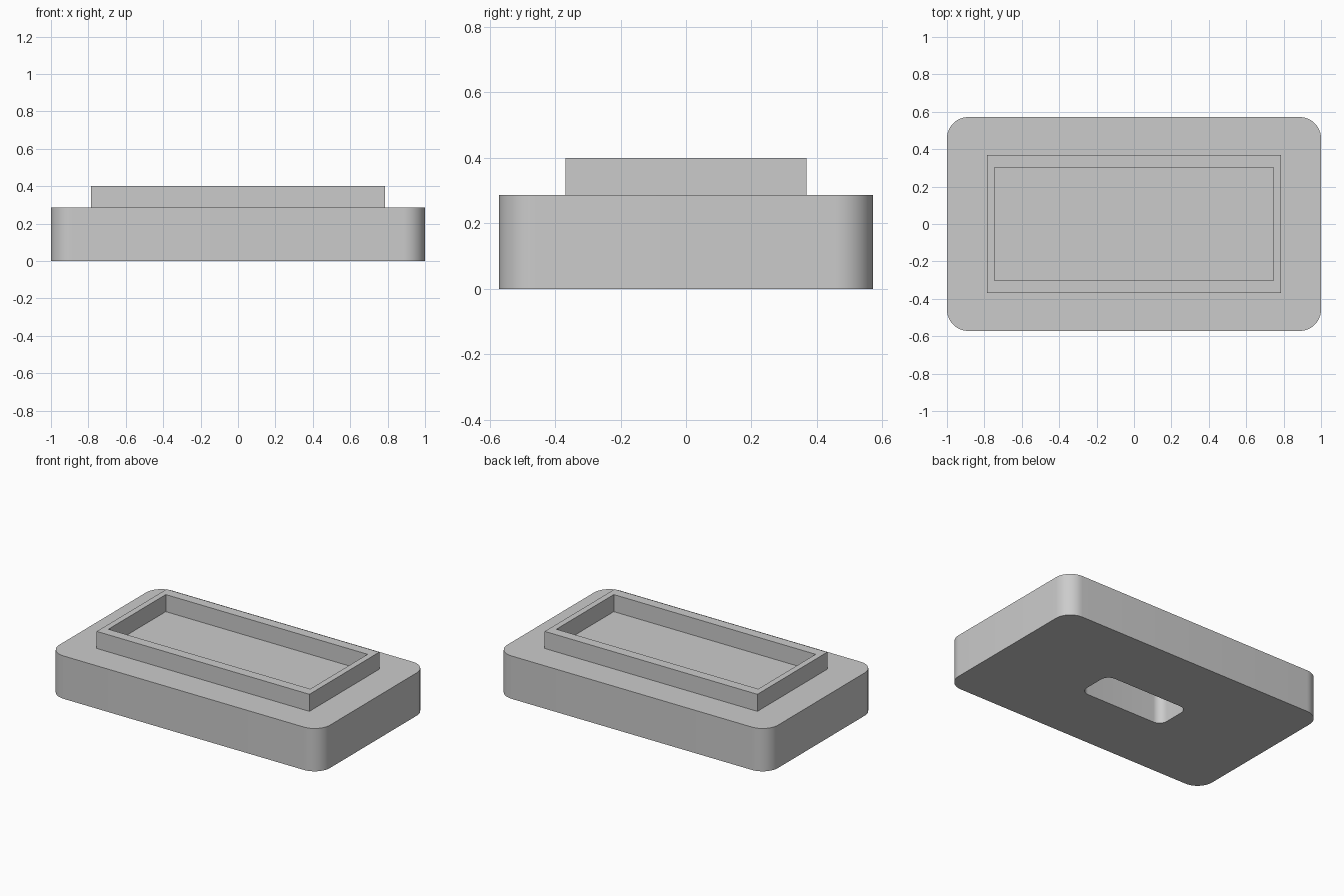
import bpy, bmesh, math

if "Cube" in bpy.data.objects:
    bpy.data.objects.remove(bpy.data.objects["Cube"])

grey = bpy.data.materials.new("light grey")
grey.diffuse_color = (0.6, 0.6, 0.6, 1)
grey.use_nodes = True
grey.node_tree.nodes["Principled BSDF"].inputs["Base Color"].default_value = grey.diffuse_color


def rounded_rect(w, d, r=0.0, seg=0):
    """Counter-clockwise outline of a rectangle with optional corner arcs."""
    pts = []
    for i, (sx, sy) in enumerate([(1, 1), (-1, 1), (-1, -1), (1, -1)]):
        for k in range(seg + 1):
            a = math.pi / 2 * (i + (k / seg if seg else 0))
            pts.append((sx * (w / 2 - r) + r * math.cos(a),
                        sy * (d / 2 - r) + r * math.sin(a)))
    return pts


def loft(name, sections, cap_start=False, cap_end=False):
    """Skin a series of (outline, height) loops into one object."""
    bm = bmesh.new()
    loops = [[bm.verts.new((x, y, z)) for x, y in pts] for pts, z in sections]
    for a, b in zip(loops, loops[1:]):
        n = len(a)
        for i in range(n):
            j = (i + 1) % n
            bm.faces.new((a[i], a[j], b[j], b[i]))
    if cap_start:
        bm.faces.new(loops[0][::-1])
    if cap_end:
        bm.faces.new(loops[-1])
    bm.normal_update()
    me = bpy.data.meshes.new(name)
    bm.to_mesh(me)
    bm.free()
    me.materials.append(grey)
    ob = bpy.data.objects.new(name, me)
    bpy.context.collection.objects.link(ob)
    bpy.ops.object.select_all(action='DESELECT')
    ob.select_set(True)
    bpy.context.view_layer.objects.active = ob
    bpy.ops.object.shade_smooth_by_angle(angle=math.radians(30))
    return ob


BASE_TOP, RIM_TOP, SLOT_TOP = 0.286, 0.40, 0.228

# Base block with rounded corners and a blind slot in its underside
slot = rounded_rect(0.63, 0.25, 0.057, 12)
block = rounded_rect(2.0, 1.143, 0.114, 12)
loft("base", [(slot, SLOT_TOP), (slot, 0), (block, 0), (block, BASE_TOP)],
     cap_start=True, cap_end=True)

# Raised rectangular rim around the shallow tray on top
outer = rounded_rect(1.57, 0.737)
inner = rounded_rect(1.49, 0.605)
loft("rim", [(outer, BASE_TOP), (outer, RIM_TOP),
             (inner, RIM_TOP), (inner, BASE_TOP)])
